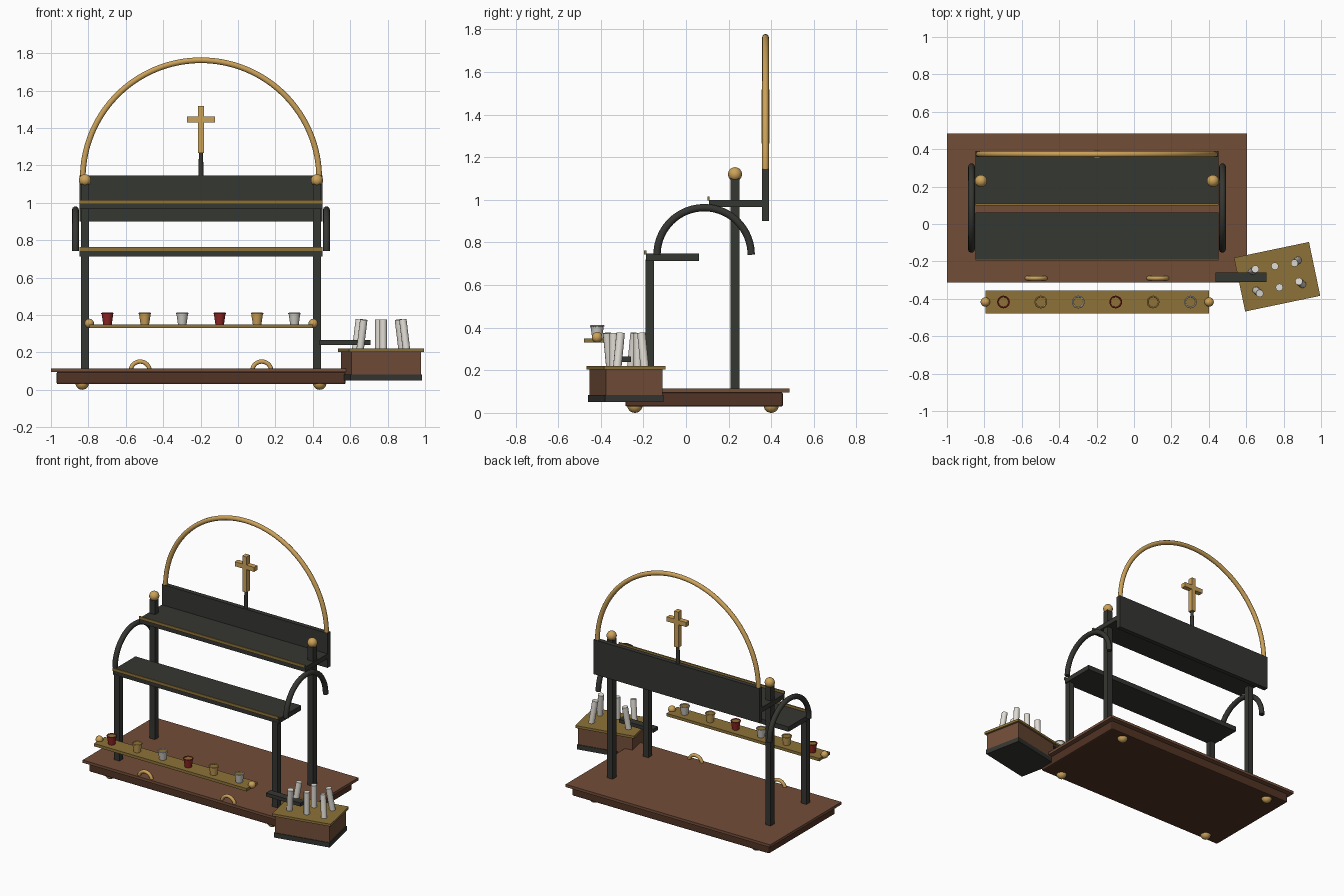
import bpy
import math
from mathutils import Vector

cube = bpy.data.objects.get("Cube")
if cube:
    bpy.data.objects.remove(cube, do_unlink=True)


def material(name, r, g, b):
    m = bpy.data.materials.new(name)
    m.use_nodes = True
    m.diffuse_color = (r, g, b, 1)
    m.node_tree.nodes["Principled BSDF"].inputs["Base Color"].default_value = (r, g, b, 1)
    return m


WOOD = material("brown wood", 0.17, 0.075, 0.04)
DARK_WOOD = material("dark wood", 0.085, 0.033, 0.018)
IRON = material("dark iron", 0.036, 0.038, 0.032)
GOLD = material("polished gold", 0.60, 0.36, 0.10)
BRASS = material("aged brass", 0.27, 0.17, 0.042)
RED = material("red glass", 0.28, 0.02, 0.018)
SILVER = material("pale silver", 0.62, 0.60, 0.55)
WAX = material("white wax", 0.75, 0.72, 0.66)


def finish(name, mat, smooth=False):
    ob = bpy.context.object
    ob.name = name
    ob.data.materials.clear()
    ob.data.materials.append(mat)
    if smooth:
        bpy.ops.object.shade_smooth_by_angle(angle=math.radians(40))
    return ob


def box(name, mat, x, y, z, bevel=0):
    """Box from (low, high) ranges."""
    lows, highs = zip(x, y, z)
    bpy.ops.mesh.primitive_cube_add(size=1, location=[(a + b) / 2 for a, b in zip(lows, highs)])
    ob = finish(name, mat)
    ob.scale = [b - a for a, b in zip(lows, highs)]
    bpy.ops.object.transform_apply(location=False, rotation=False, scale=True)
    if bevel:
        mod = ob.modifiers.new("soft edges", 'BEVEL')
        mod.width, mod.segments = bevel, 2
    return ob


def ball(name, mat, loc, r):
    bpy.ops.mesh.primitive_uv_sphere_add(segments=20, ring_count=12, radius=r, location=loc)
    return finish(name, mat, True)


def rod(name, mat, start, end, r1, r2=None, sides=16):
    a, b = Vector(start), Vector(end)
    bpy.ops.mesh.primitive_cone_add(vertices=sides, radius1=r1, radius2=r1 if r2 is None else r2,
                                    depth=(b - a).length, location=(a + b) / 2)
    ob = finish(name, mat, True)
    ob.rotation_euler = (b - a).to_track_quat('Z', 'Y').to_euler()
    return ob


def half_ring(name, mat, centre, axis, radius, tube, steps=40):
    """Upright semicircular tube spreading along a horizontal axis."""
    cu = bpy.data.curves.new(name, 'CURVE')
    cu.dimensions = '3D'
    cu.bevel_depth, cu.bevel_resolution, cu.use_fill_caps = tube, 3, True
    sp = cu.splines.new('POLY')
    sp.points.add(steps)
    for i, p in enumerate(sp.points):
        t = math.pi * i / steps
        v = Vector(centre) + Vector(axis) * radius * math.cos(t) + Vector((0, 0, radius * math.sin(t)))
        p.co = (*v, 1)
    ob = bpy.data.objects.new(name, cu)
    bpy.context.collection.objects.link(ob)
    bpy.ops.object.select_all(action='DESELECT')
    ob.select_set(True)
    bpy.context.view_layer.objects.active = ob
    bpy.ops.object.convert(target='MESH')
    return finish(name, mat, True)


MID = -0.198      # centre line of the stand
SPAN = (-0.848, 0.452)

# Base and feet
box("base_body", DARK_WOOD, (-0.97, 0.575), (-0.285, 0.455), (0.03, 0.096), 0.008)
box("base_top", WOOD, (-1.0, 0.605), (-0.312, 0.485), (0.095, 0.114))
for x in (MID - 0.635, MID + 0.635):
    for y in (-0.24, 0.40):
        ball("foot", GOLD, (x, y, 0.036), 0.036)

# Posts, finials and side hoops
for side in (-1, 1):
    x = MID + side * 0.62
    box("front_post", IRON, (x - 0.021, x + 0.021), (-0.19, -0.15), (0.11, 0.72))
    box("rear_post", IRON, (x - 0.021, x + 0.021), (0.208, 0.25), (0.11, 1.1))
    ball("finial", GOLD, (x, 0.23, 1.12), 0.033)
    half_ring("side_hoop", IRON, (MID + side * 0.671, 0.085, 0.742), (0, 1, 0), 0.221, 0.018)

# Shelves with brass lips, and the back panel
for name, y0, y1, z in (("lower_shelf", -0.188, 0.062, 0.747), ("upper_shelf", 0.108, 0.358, 1.0)):
    box(name, IRON, SPAN, (y0, y1), (z - 0.034, z))
    box(name + "_lip", BRASS, SPAN, (y0 - 0.008, y0 + 0.002), (z - 0.004, z + 0.016))
box("back_panel", IRON, SPAN, (0.357, 0.39), (0.9, 1.145))

# Crowning hoop and cross
half_ring("top_hoop", GOLD, (MID, 0.373, 1.13), (1, 0, 0), 0.632, 0.016, 64)
rod("cross_stem", IRON, (MID, 0.373, 1.14), (MID, 0.373, 1.27), 0.014, 0.011)
box("cross_upright", GOLD, (MID - 0.016, MID + 0.016), (0.354, 0.392), (1.265, 1.518))
box("cross_bar", GOLD, (MID - 0.076, MID + 0.076), (0.355, 0.391), (1.428, 1.46))

# Cup rail
RAIL_Y = -0.417
box("cup_rail", BRASS, (-0.795, 0.402), (RAIL_Y - 0.061, RAIL_Y + 0.061), (0.33, 0.35))
for x in (-0.795, 0.402):
    ball("rail_knob", GOLD, (x, RAIL_Y, 0.355), 0.025)
for i, mat in enumerate((RED, GOLD, SILVER) * 2):
    x = MID + (i - 2.5) * 0.2
    rod("cup", mat, (x, RAIL_Y, 0.35), (x, RAIL_Y, 0.405), 0.023, 0.031)
    rod("cup_fill", BRASS, (x, RAIL_Y, 0.403), (x, RAIL_Y, 0.407), 0.027)
    bpy.ops.mesh.primitive_torus_add(major_radius=0.03, minor_radius=0.004, major_segments=20,
                                     minor_segments=8, location=(x, RAIL_Y, 0.408))
    finish("cup_rim", mat, True)

# Pull handles on the base
for side in (-1, 1):
    half_ring("pull_handle", GOLD, (MID + side * 0.325, -0.29, 0.1), (1, 0, 0), 0.051, 0.012, 20)

# Bracket arm and turned candle box
box("bracket_arm", IRON, (0.437, 0.708), (-0.31, -0.258), (0.24, 0.265))
BOX_AT = Vector((0.765, -0.282, 0))
TURN = math.radians(11.8)
for name, mat, w, d, z0, z1 in (("box_foot", IRON, 0.39, 0.28, 0.05, 0.083),
                                ("box_body", WOOD, 0.38, 0.27, 0.083, 0.205),
                                ("box_lid", BRASS, 0.41, 0.294, 0.203, 0.22)):
    ob = box(name, mat, (BOX_AT.x - w / 2, BOX_AT.x + w / 2),
             (BOX_AT.y - d / 2, BOX_AT.y + d / 2), (z0, z1))
    ob.rotation_euler.z = TURN

# Leaning candles, in two rows of three
for col in (-1, 0, 1):
    for row in (-1, 1):
        p = Vector((col * 0.117, row * 0.058, 0))
        p.rotate(ob.rotation_euler)
        p += BOX_AT
        lean = Vector((-col * 0.01, -0.008 * col * row, 0))
        rod("candle", WAX, p - lean + Vector((0, 0, 0.21)), p + lean + Vector((0, 0, 0.375)), 0.02, sides=12)
